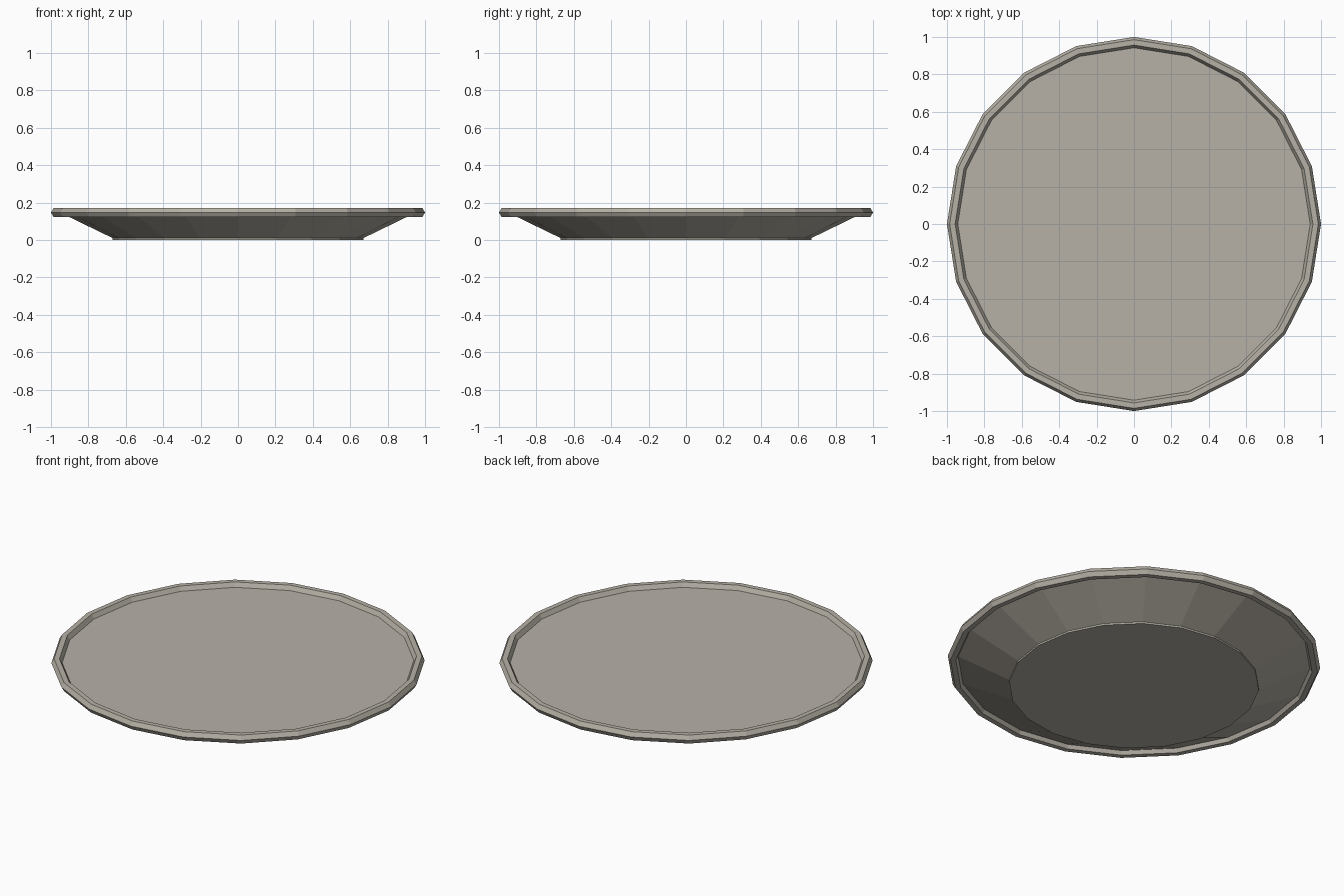
import bpy
import bmesh
import math

SIDES = 20

cube = bpy.data.objects.get("Cube")
if cube:
    bpy.data.objects.remove(cube, do_unlink=True)


def make_material(name, colour):
    mat = bpy.data.materials.new(name)
    mat.use_nodes = True
    mat.diffuse_color = (*colour, 1)
    mat.node_tree.nodes["Principled BSDF"].inputs["Base Color"].default_value = (*colour, 1)
    return mat


stone = make_material("warm grey stone", (0.47, 0.44, 0.38))
surface = make_material("pale grey surface", (0.47, 0.44, 0.39))


def lathe(name, profile, materials, closed=False):
    """Turn a (radius, height) profile round z; open profiles get end caps."""
    bm = bmesh.new()
    rings = []
    for r, z in profile:
        angles = [math.tau * i / SIDES for i in range(SIDES)]
        rings.append([bm.verts.new((r * math.cos(a), r * math.sin(a), z)) for a in angles])
    pairs = list(zip(rings, rings[1:]))
    if closed:
        pairs.append((rings[-1], rings[0]))
    else:
        bm.faces.new(rings[0][::-1])
        bm.faces.new(rings[-1]).material_index = len(materials) - 1
    for low, high in pairs:
        for i in range(SIDES):
            j = (i + 1) % SIDES
            bm.faces.new((low[i], low[j], high[j], high[i]))
    bmesh.ops.recalc_face_normals(bm, faces=bm.faces)
    mesh = bpy.data.meshes.new(name)
    bm.to_mesh(mesh)
    bm.free()
    for mat in materials:
        mesh.materials.append(mat)
    obj = bpy.data.objects.new(name, mesh)
    bpy.context.collection.objects.link(obj)
    return obj


# Dish: short foot, flared underside and flat top
lathe("dish_body", [(0.67, 0), (0.67, 0.01), (0.952, 0.147)], [stone, surface])

# Rim: ring with a six-sided section
RIM_RADIUS, RIM_THICKNESS, RIM_HEIGHT = 0.971, 0.029, 0.147
section = [(RIM_RADIUS + RIM_THICKNESS * math.cos(math.tau * k / 6),
            RIM_HEIGHT + RIM_THICKNESS * math.sin(math.tau * k / 6)) for k in range(6)]
lathe("rim", section, [stone], closed=True)
